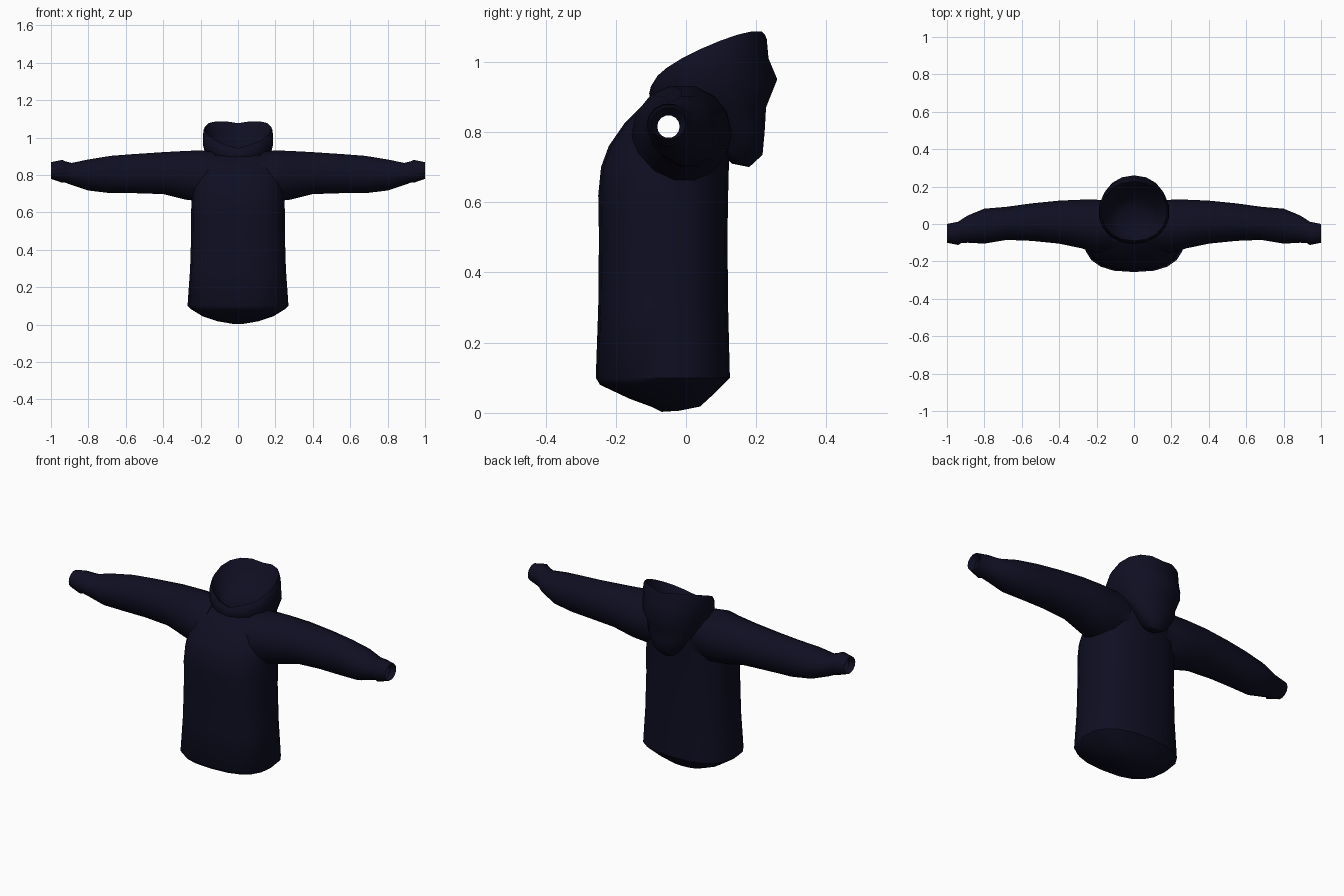
import bpy, bmesh, math
from mathutils import Vector

cube = bpy.data.objects.get("Cube")
if cube:
    bpy.data.objects.remove(cube, do_unlink=True)

navy = bpy.data.materials.new("dark navy cloth")
navy.use_nodes = True
color = (0.0045, 0.0045, 0.016, 1)
navy.diffuse_color = color
navy.node_tree.nodes["Principled BSDF"].inputs["Base Color"].default_value = color


def power(v, e):
    return math.copysign(abs(v) ** e, v)


def loft(name, rings):
    """Skin a list of closed rings and cap both ends."""
    bm = bmesh.new()
    rows = [[bm.verts.new(p) for p in ring] for ring in rings]
    count = len(rows[0])
    for a, b in zip(rows, rows[1:]):
        for i in range(count):
            j = (i + 1) % count
            bm.faces.new((a[i], a[j], b[j], b[i]))
    bm.faces.new(rows[0][::-1])
    bm.faces.new(rows[-1])
    bmesh.ops.recalc_face_normals(bm, faces=bm.faces[:])
    mesh = bpy.data.meshes.new(name)
    bm.to_mesh(mesh)
    bm.free()
    mesh.materials.append(navy)
    obj = bpy.data.objects.new(name, mesh)
    bpy.context.collection.objects.link(obj)
    return obj


def flat_ring(yf, yb, zf, zb, w, bow=0, e=1, n=20):
    """Ring around z, running from its front point to its back point."""
    pts = []
    for i in range(n):
        t = math.tau * i / n
        c, s = power(math.cos(t), e), power(math.sin(t), e)
        k = (1 - c) / 2
        pts.append(Vector((w * s, yf + (yb - yf) * k,
                           zf + (zb - zf) * k + bow * abs(s))))
    return pts


def sleeve_ring(side, x, zl, zh, yf, yb, n=14):
    """Upright ring around x."""
    return [Vector((side * x,
                    (yf + yb) / 2 + (yb - yf) / 2 * math.cos(math.tau * i / n),
                    (zl + zh) / 2 + (zh - zl) / 2 * math.sin(math.tau * i / n)))
            for i in range(n)]


# Torso with the gathered underside: front y, back y, front z, back z, half width
torso_rows = [
    (-.07, -.02, .003, .006, .03), (-.1, .04, .018, .018, .11),
    (-.16, .075, .04, .05, .19), (-.245, .115, .08, .09, .255),
    (-.257, .125, .1, .1, .27), (-.25, .12, .3, .3, .256),
    (-.248, .118, .5, .5, .25), (-.25, .12, .62, .62, .25),
    (-.242, .122, .7, .7, .245), (-.22, .125, .76, .76, .235),
    (-.175, .125, .825, .825, .22), (-.105, .12, .895, .895, .185),
    (-.08, .1, .91, .92, .14)]
body = loft("body_and_sleeves", [flat_ring(*r, e=.78) for r in torso_rows])

# Sleeves: x, low z, high z, front y, back y; the last row turns into the cuff
sleeve_rows = [
    (.12, .68, .925, -.14, .122), (.2, .655, .935, -.155, .13),
    (.28, .665, .932, -.13, .13), (.4, .695, .925, -.105, .125),
    (.55, .7, .915, -.09, .11), (.68, .7, .905, -.085, .092),
    (.8, .715, .885, -.105, .082), (.89, .745, .866, -.1, .045),
    (.925, .758, .875, -.103, .022), (.94, .757, .882, -.112, .012),
    (1.0, .778, .87, -.1, .0), (.97, .783, .848, -.082, -.018)]
for side in (1, -1):
    sleeve = loft("sleeve", [sleeve_ring(side, *r) for r in sleeve_rows])
    union = body.modifiers.new("join sleeve", 'BOOLEAN')
    union.operation = 'UNION'
    union.solver = 'EXACT'
    union.object = sleeve
    bpy.context.view_layer.objects.active = body
    bpy.ops.object.modifier_apply(modifier=union.name)
    bpy.data.objects.remove(sleeve, do_unlink=True)

# Open the cuffs so the sleeves are hollow
bm = bmesh.new()
bm.from_mesh(body.data)
caps = [f for f in bm.faces if all(abs(abs(v.co.x) - .97) < .002 for v in f.verts)]
bmesh.ops.delete(bm, geom=caps, context='FACES')
bm.to_mesh(body.data)
bm.free()

# Lowered hood: inner funnel, rim, then the hanging bag behind the neck
hood_rows = [
    (-.05, .09, .915, .93, .09, 0), (-.07, .14, .925, .96, .125, .01),
    (-.075, .2, .935, 1.04, .165, .03), (-.09, .225, .943, 1.077, .178, .038),
    (-.1, .23, .93, 1.065, .188, .03), (-.105, .235, .91, 1.01, .19, .01),
    (-.1, .26, .885, .95, .178, 0), (-.07, .228, .87, .87, .158, 0),
    (.02, .224, .86, .8, .135, 0), (.04, .218, .855, .735, .105, 0),
    (.07, .18, .8, .7, .07, 0), (.08, .13, .76, .71, .04, 0)]
hood = loft("hood", [flat_ring(*r, e=.95, n=18) for r in hood_rows])

bpy.ops.object.select_all(action='DESELECT')
for obj in (body, hood):
    obj.select_set(True)
bpy.context.view_layer.objects.active = body
bpy.ops.object.shade_smooth_by_angle(angle=math.radians(45))
